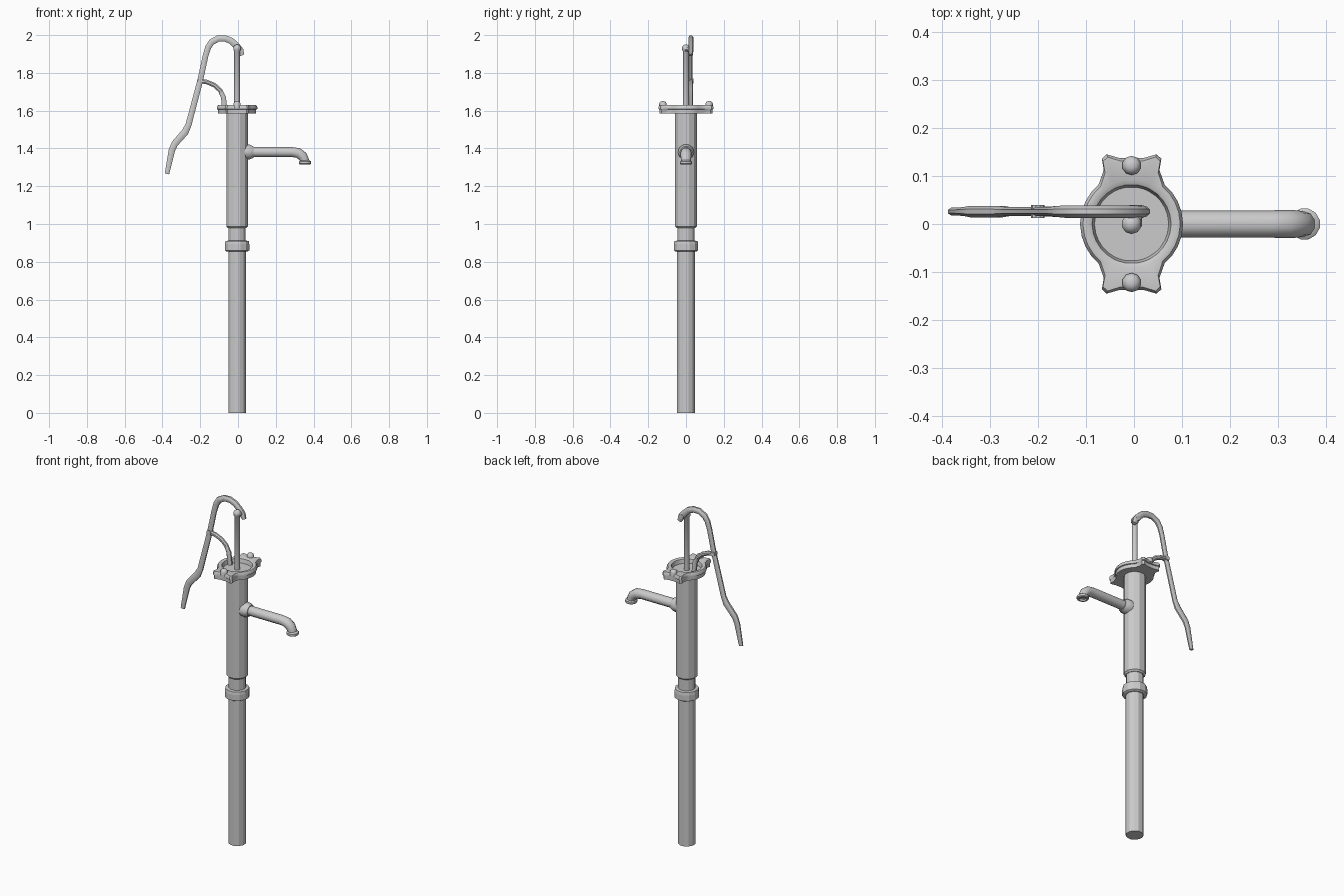
import bpy, bmesh
from math import sin, cos, pi, radians, hypot

if "Cube" in bpy.data.objects:
    bpy.data.objects.remove(bpy.data.objects["Cube"])

CX = -0.005      # pump axis
HY = 0.026       # y plane of the handle linkage


def finish(name, bm, smooth=None):
    bmesh.ops.recalc_face_normals(bm, faces=bm.faces[:])
    me = bpy.data.meshes.new(name)
    bm.to_mesh(me)
    bm.free()
    ob = bpy.data.objects.new(name, me)
    bpy.context.collection.objects.link(ob)
    if smooth:
        bpy.ops.object.select_all(action='DESELECT')
        bpy.context.view_layer.objects.active = ob
        ob.select_set(True)
        bpy.ops.object.shade_smooth_by_angle(angle=radians(smooth))
    return ob


def loft(name, rings, smooth=None, closed=False):
    """Skin a list of equally long point loops; cap both ends unless closed."""
    bm = bmesh.new()
    loops = [[bm.verts.new(p) for p in r] for r in rings]
    pairs = list(zip(loops, loops[1:]))
    if closed:
        pairs.append((loops[-1], loops[0]))
    else:
        bm.faces.new(loops[0])
        bm.faces.new(loops[-1])
    n = len(loops[0])
    for a, b in pairs:
        for i in range(n):
            j = (i + 1) % n
            bm.faces.new((a[i], a[j], b[j], b[i]))
    return finish(name, bm, smooth)


def lathe(name, profile, x=CX, y=0.0, sides=12, smooth=None):
    """Revolve (radius, z) points about a vertical axis."""
    rings = [[(x + r * cos(2 * pi * (i + .5) / sides),
               y + r * sin(2 * pi * (i + .5) / sides), z) for i in range(sides)]
             for r, z in profile]
    return loft(name, rings, smooth)


def sweep(name, path, y=0.0, sides=8, smooth=None):
    """Sweep along (x, z, half width in plane, half width in y) points."""
    rings = []
    k = 1 / cos(pi / sides)
    for i, (x, z, a, b) in enumerate(path):
        p, q = path[max(i - 1, 0)], path[min(i + 1, len(path) - 1)]
        d = hypot(q[0] - p[0], q[1] - p[1])
        tx, tz = (q[0] - p[0]) / d, (q[1] - p[1]) / d
        ring = []
        for s in range(sides):
            t = 2 * pi * (s + .5) / sides
            u, v = a * k * cos(t), b * k * sin(t)
            ring.append((x - tz * u, y + v, z + tx * u))
        rings.append(ring)
    return loft(name, rings, smooth)


def pin(name, x, z, r, y0, y1):
    rings = [[(x + r * cos(2 * pi * i / 10), y, z + r * sin(2 * pi * i / 10))
              for i in range(10)] for y in (y0, y1)]
    return loft(name, rings)


# Standing pipe, coupling and barrel
lathe("lower_pipe", [(0.048, 0), (0.048, 0.87)])
lathe("coupling", [(0.058, 0.855), (0.067, 0.86), (0.067, 0.893), (0.064, 0.91), (0.048, 0.912)])
lathe("neck", [(0.047, 0.9), (0.047, 0.99)])
lathe("barrel", [(0.05, 0.978), (0.059, 0.987), (0.059, 1.59)])

# Cap flange: round plate with two bolt lugs and a recessed top
side = [(0.107 * cos(radians(a)), 0.107 * sin(radians(a))) for a in range(-58, 59, 12)]
lug = [(0.058, 0.112), (0.062, 0.136), (0.052, 0.145), (0.024, 0.137)]
lug += [(-x, y) for x, y in reversed(lug)]
half = side[5:] + lug + [(-x, y) for x, y in reversed(side[5:])]
outline = half + [(-x, -y) for x, y in half]


def flange_loop(z, inset=0.0, radius=None):
    pts = []
    for x, y in outline:
        d = hypot(x, y)
        f = radius / d if radius else 1 - inset / d
        pts.append((CX + x * f, y * f, z))
    return pts


loft("cap_flange", [flange_loop(1.585, 0.006), flange_loop(1.606, 0.006),
                    flange_loop(1.608), flange_loop(1.620), flange_loop(1.629, 0.006),
                    flange_loop(1.631, radius=0.092), flange_loop(1.626, radius=0.082),
                    flange_loop(1.603, radius=0.077)], smooth=40)
for label, s in (("front", -1), ("back", 1)):
    lathe(label + "_bolt", [(0.02, 1.615), (0.02, 1.637), (0.014, 1.647), (0.006, 1.65)],
          y=0.122 * s, sides=10, smooth=50)

# Plunger rod with rounded head
lathe("plunger_rod", [(0.016, 1.595), (0.016, 1.915), (0.021, 1.922), (0.021, 1.936),
                      (0.013, 1.947), (0.004, 1.95)], sides=10, smooth=40)

# Handle: hooked top, straight bar, kinked grip
sweep("handle", [(0.022, 1.893, 0.012, 0.010), (0.012, 1.918, 0.018, 0.013),
                 (-0.008, 1.943, 0.018, 0.013), (-0.035, 1.969, 0.017, 0.013),
                 (-0.068, 1.982, 0.017, 0.013), (-0.105, 1.982, 0.017, 0.013),
                 (-0.140, 1.963, 0.017, 0.013), (-0.158, 1.935, 0.016, 0.011),
                 (-0.172, 1.890, 0.015, 0.009), (-0.200, 1.760, 0.015, 0.009),
                 (-0.262, 1.525, 0.016, 0.009), (-0.280, 1.487, 0.019, 0.012),
                 (-0.335, 1.425, 0.018, 0.012), (-0.350, 1.390, 0.017, 0.009),
                 (-0.376, 1.265, 0.012, 0.008)], y=HY, smooth=40)
pin("handle_pivot", 0.004, 1.925, 0.013, -0.005, HY + 0.014)

# Curved link from the handle down to the cap
sweep("link_arm", [(-0.205, 1.757, 0.011, 0.010), (-0.165, 1.752, 0.012, 0.011),
                   (-0.125, 1.735, 0.012, 0.011), (-0.095, 1.708, 0.012, 0.011),
                   (-0.077, 1.672, 0.013, 0.011), (-0.070, 1.600, 0.014, 0.011)],
      y=HY, smooth=40)
pin("link_pivot", -0.200, 1.758, 0.014, HY - 0.014, HY + 0.014)

# Spout with collar and open lip
sweep("spout_collar", [(0.035, 1.381, 0.039, 0.042), (0.062, 1.381, 0.039, 0.042),
                       (0.082, 1.381, 0.030, 0.031)], sides=10, smooth=40)
sweep("spout", [(0.03, 1.381, 0.026, 0.027), (0.285, 1.381, 0.026, 0.027),
                (0.318, 1.376, 0.027, 0.028), (0.342, 1.359, 0.026, 0.027),
                (0.353, 1.338, 0.023, 0.025), (0.355, 1.328, 0.023, 0.025)],
      sides=10, smooth=40)
lathe("spout_lip", [(0.024, 1.338), (0.033, 1.331), (0.033, 1.319), (0.029, 1.315),
                    (0.021, 1.315), (0.020, 1.327)], x=0.355, smooth=40)
